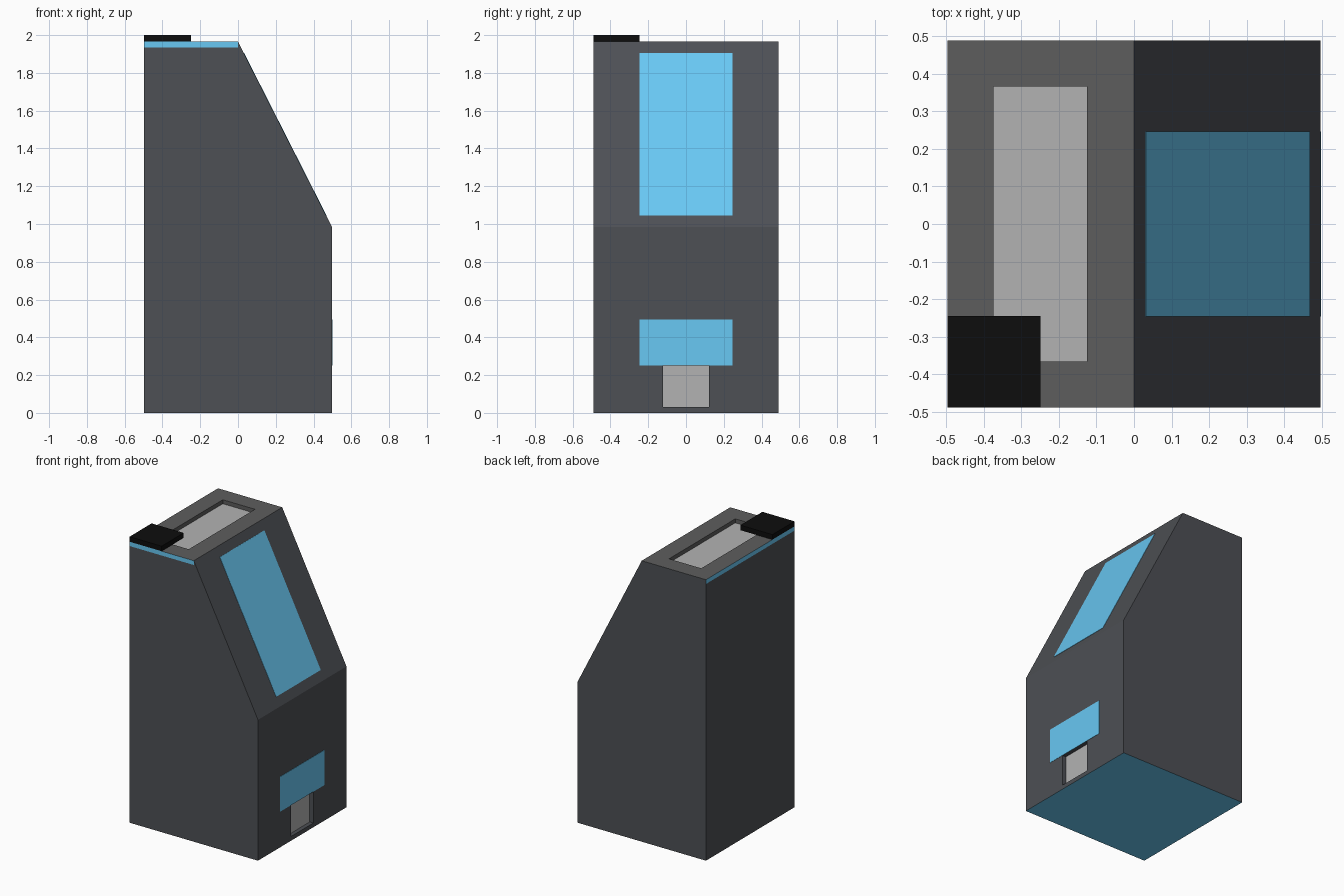
import bpy, bmesh
from mathutils import Vector

if "Cube" in bpy.data.objects:
    bpy.data.objects.remove(bpy.data.objects["Cube"])


def material(name, r, g, b):
    m = bpy.data.materials.new(name)
    m.diffuse_color = (r, g, b, 1)
    m.use_nodes = True
    m.node_tree.nodes["Principled BSDF"].inputs["Base Color"].default_value = m.diffuse_color
    return m


DARK = material("dark_shell", 0.075, 0.08, 0.09)
BLUE = material("blue_panel", 0.14, 0.58, 0.9)
RIM = material("grey_rim", 0.11, 0.11, 0.11)
LIGHT = material("light_grey", 0.45, 0.45, 0.45)
BLACK = material("black", 0.004, 0.004, 0.004)


def prism(name, profile, y0, y1, *mats):
    """Extrude an x-z profile from y0 to y1."""
    bm = bmesh.new()
    face = bm.faces.new([bm.verts.new((x, y0, z)) for x, z in profile])
    out = bmesh.ops.extrude_face_region(bm, geom=[face])
    verts = [v for v in out["geom"] if isinstance(v, bmesh.types.BMVert)]
    bmesh.ops.translate(bm, verts=verts, vec=(0, y1 - y0, 0))
    bmesh.ops.recalc_face_normals(bm, faces=bm.faces)
    me = bpy.data.meshes.new(name)
    bm.to_mesh(me)
    bm.free()
    ob = bpy.data.objects.new(name, me)
    bpy.context.collection.objects.link(ob)
    for m in mats:
        me.materials.append(m)
    return ob


def box(name, x0, x1, y0, y1, z0, z1, *mats):
    return prism(name, [(x0, z0), (x1, z0), (x1, z1), (x0, z1)], y0, y1, *mats)


def paint(ob, direction, slot):
    """Give the faces pointing in one direction another material slot."""
    for p in ob.data.polygons:
        if p.normal.dot(Vector(direction)) > 0.99:
            p.material_index = slot


def cut(ob, cutter):
    mod = ob.modifiers.new("recess", 'BOOLEAN')
    mod.operation = 'DIFFERENCE'
    mod.solver = 'EXACT'
    mod.object = cutter
    cutter.hide_render = True
    bpy.context.view_layer.objects.active = ob
    bpy.ops.object.modifier_apply(modifier=mod.name)
    bpy.data.objects.remove(cutter)


X, Y, EPS = 0.497, 0.489, 0.002
TOP, KNEE, LIP = 1.965, 0.985, 1.935

# Main shell with sloped front, blue underside and a slot recess
shell = prism("shell", [(-X, 0), (X, 0), (X, KNEE), (0, TOP), (0, LIP), (-X, LIP)],
              -Y, Y, DARK, BLUE)
paint(shell, (0, 0, -1), 1)
cut(shell, box("slot_cutter", X - 0.03, X + 0.1, -0.123, 0.123, 0.03, 0.25, DARK))
box("slot_back", X - 0.031, X - 0.028, -0.123, 0.123, 0.03, 0.25, LIGHT)

# Top rim with opening and blue edge band on front and left
rim = box("top_rim", -X, 0, -Y, Y, LIP, TOP, RIM, BLUE, DARK)
paint(rim, (0, -1, 0), 1)
paint(rim, (-1, 0, 0), 1)
paint(rim, (0, 1, 0), 2)
cut(rim, box("opening_cutter", -0.374, -0.125, -0.366, 0.366, 1.9, 2.1, RIM))
box("opening_floor", -0.374, -0.125, -0.366, 0.366, LIP - 0.001, LIP + 0.002, LIGHT)

# Black corner block
box("corner_block", -X, -0.249, -Y, -0.245, TOP, 2.0, BLACK)

# Blue panel lying on the slope
slope = Vector((X, KNEE - TOP))
normal = Vector((TOP - KNEE, X)).normalized() * EPS
a, b = (Vector((0, TOP)) + slope * t for t in (0.061, 0.939))
prism("slope_panel", [a - normal, b - normal, b + normal, a + normal],
      -0.246, 0.246, BLUE)

# Blue panel above the slot
box("lower_panel", X - EPS, X + EPS, -0.246, 0.246, 0.25, 0.495, BLUE)
